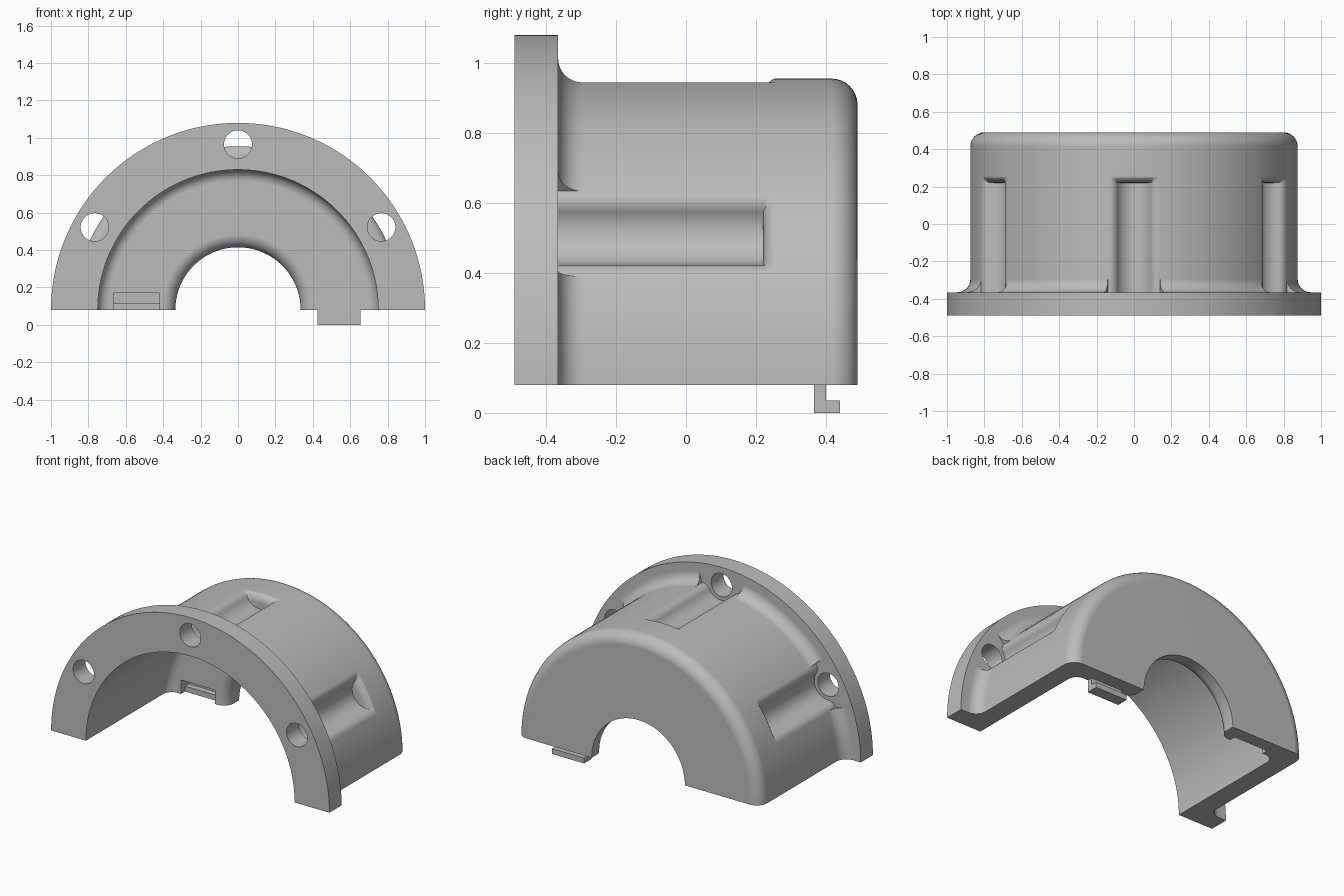
import bpy, bmesh
from math import sin, cos, pi, radians, hypot, atan2, degrees
from mathutils import Vector

AXIS_Z = 0.08            # height of the bore axis
BODY_R, HOLE_R = 0.875, 0.885
FLANGE_BACK = -0.365

cube = bpy.data.objects.get("Cube")
if cube:
    bpy.data.objects.remove(cube, do_unlink=True)

grey = bpy.data.materials.new("plain grey")
grey.use_nodes = True
grey.diffuse_color = (0.5, 0.5, 0.5, 1)
grey.node_tree.nodes["Principled BSDF"].inputs["Base Color"].default_value = (0.5, 0.5, 0.5, 1)


def arc(cx, cy, r, a0, a1, n=8):
    angles = [radians(a0 + (a1 - a0) * i / n) for i in range(n + 1)]
    return [(cx + r * cos(a), cy + r * sin(a)) for a in angles]


def solid(name, rings):
    """Skin a row of equal closed rings and cap both ends."""
    bm = bmesh.new()
    loops = [[bm.verts.new(p) for p in ring] for ring in rings]
    for a, b in zip(loops, loops[1:]):
        for i in range(len(a)):
            j = (i + 1) % len(a)
            bm.faces.new((a[i], a[j], b[j], b[i]))
    bm.faces.new(loops[0])
    bm.faces.new(loops[-1])
    bmesh.ops.recalc_face_normals(bm, faces=bm.faces)
    mesh = bpy.data.meshes.new(name)
    bm.to_mesh(mesh)
    bm.free()
    obj = bpy.data.objects.new(name, mesh)
    bpy.context.collection.objects.link(obj)
    mesh.materials.append(grey)
    return obj


def bar(name, profile, x0, x1):
    """Extrude a (y, z) profile along x."""
    return solid(name, [[(x, y, z) for y, z in profile] for x in (x0, x1)])


def activate(obj):
    bpy.ops.object.select_all(action='DESELECT')
    obj.select_set(True)
    bpy.context.view_layer.objects.active = obj


def cut(obj, cutter):
    cutter.hide_render = True
    mod = obj.modifiers.new("cut", 'BOOLEAN')
    mod.operation, mod.solver, mod.object = 'DIFFERENCE', 'EXACT', cutter
    activate(obj)
    bpy.ops.object.modifier_apply(modifier=mod.name)
    bpy.data.objects.remove(cutter, do_unlink=True)


# Half housing: (radius, y) wall profile swept through half a turn
wall = [(1, -0.49), (1, FLANGE_BACK)]
wall += arc(0.945, -0.295, 0.07, 270, 180)      # flange fillet
wall += arc(0.80, 0.415, 0.075, 0, 90)          # rounded back edge
wall += [(0.335, 0.49)]
wall += arc(0.405, 0.435, 0.07, 180, 270)       # rounded lip of the shaft hole
wall += arc(0.69, 0.305, 0.06, 90, 0)           # inner corner fillet
wall += [(0.75, -0.49)]
STEPS = 96
turns = [pi * i / STEPS for i in range(STEPS + 1)]
housing = solid("housing", [[(r * cos(a), y, AXIS_Z + r * sin(a)) for r, y in wall]
                            for a in turns])

# Bolt groove section in (tangent, radius): round channel with rolled edges
edge_r, channel_r = 0.05, 0.10
cr = ((BODY_R - edge_r) ** 2 + HOLE_R ** 2 - (channel_r + edge_r) ** 2) / (2 * HOLE_R)
ct = ((BODY_R - edge_r) ** 2 - cr ** 2) ** 0.5
touch = degrees(atan2(HOLE_R - cr, -ct))
outward = degrees(atan2(cr, ct))
half = [(0.20, 1.05)] + arc(ct, cr, edge_r, outward, touch, 8)
channel_end = degrees(atan2(cr - HOLE_R, ct))
half += arc(0, HOLE_R, channel_r, channel_end, -90, 10)[1:]
section = half + [(-t, r) for t, r in reversed(half[:-1])]


def raised(floor):
    """Lift the section so that no point lies below the given radius."""
    return [(t * k, r * k) for t, r in section for k in [max(1, floor / hypot(t, r))]]


stations = [(FLANGE_BACK, 0), (0.22, 0)]
for i in range(7):
    a = pi / 2 * i / 6
    stations.append((0.221 + 0.048 * (1 - cos(a)), 0.825 + 0.053 * sin(a)))

for angle in (30, 90, 150):
    a = radians(angle)
    out, side = Vector((cos(a), 0, sin(a))), Vector((-sin(a), 0, cos(a)))
    base = Vector((0, 0, AXIS_Z))
    groove = solid("groove_cutter", [[base + side * t + out * r + Vector((0, y, 0))
                                      for t, r in raised(floor)] for y, floor in stations])
    cut(housing, groove)
    # Bolt hole through the flange
    circle = arc(0, 0, 0.075, 0, 360, 40)[:-1]
    hole = solid("hole_cutter", [[base + side * t + out * (HOLE_R + r) + Vector((0, y, 0))
                                  for t, r in circle] for y in (-0.55, -0.3)])
    cut(housing, hole)

# Hooked slot in the back wall that takes the other half's tab
slot = [(0.33, 0), (0.405, 0), (0.405, 0.115), (0.445, 0.115), (0.445, 0.17), (0.33, 0.17)]
cut(housing, bar("slot_cutter", slot, -0.665, -0.42))

# Hooked locating tab below the back wall
hook = [(0.365, AXIS_Z), (0.365, 0), (0.44, 0), (0.44, 0.035), (0.40, 0.035), (0.40, AXIS_Z)]
tab = bar("locating_tab", hook, 0.425, 0.655)

# Smooth curved surfaces, keep machined edges crisp
activate(housing)
bpy.ops.object.shade_smooth_by_angle(angle=radians(30))
weighted = housing.modifiers.new("even_shading", 'WEIGHTED_NORMAL')
weighted.keep_sharp = True
